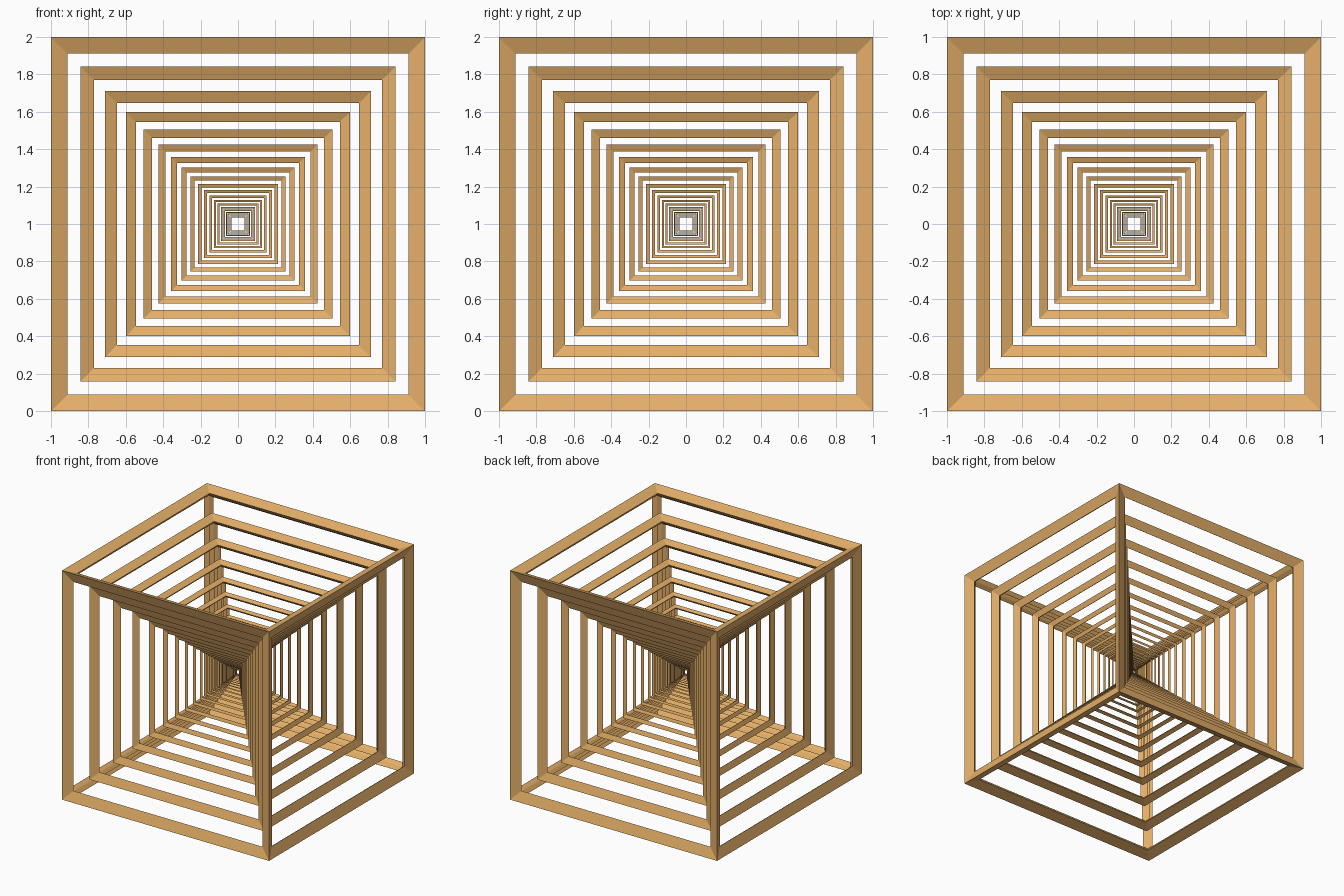
import bpy

if "Cube" in bpy.data.objects:
    bpy.data.objects.remove(bpy.data.objects["Cube"])

COUNT = 20        # nested frames
RATIO = 0.843     # each frame relative to the one around it
HALF = 0.9678     # half size of the outermost cage, before the bars are added
BAR = 0.1116      # wireframe thickness (outer edge at 1, opening at 0.912)

wood = bpy.data.materials.new("tan")
wood.diffuse_color = (0.78, 0.43, 0.14, 1)
wood.use_nodes = True
wood.node_tree.nodes["Principled BSDF"].inputs["Base Color"].default_value = wood.diffuse_color


def cube_frame(index):
    """Open cube frame with wedge-shaped bars, centred at z = 1."""
    k = RATIO ** index
    bpy.ops.mesh.primitive_cube_add(size=2 * HALF * k, location=(0, 0, 1))
    ob = bpy.context.object
    ob.name = f"cube_frame_{index + 1:02d}"
    ob.data.materials.append(wood)
    # turn the edges into bars
    mod = ob.modifiers.new("bars", 'WIREFRAME')
    mod.thickness = BAR * k
    mod.offset = 0
    mod.use_even_offset = True
    mod.use_replace = True


for i in range(COUNT):
    cube_frame(i)
